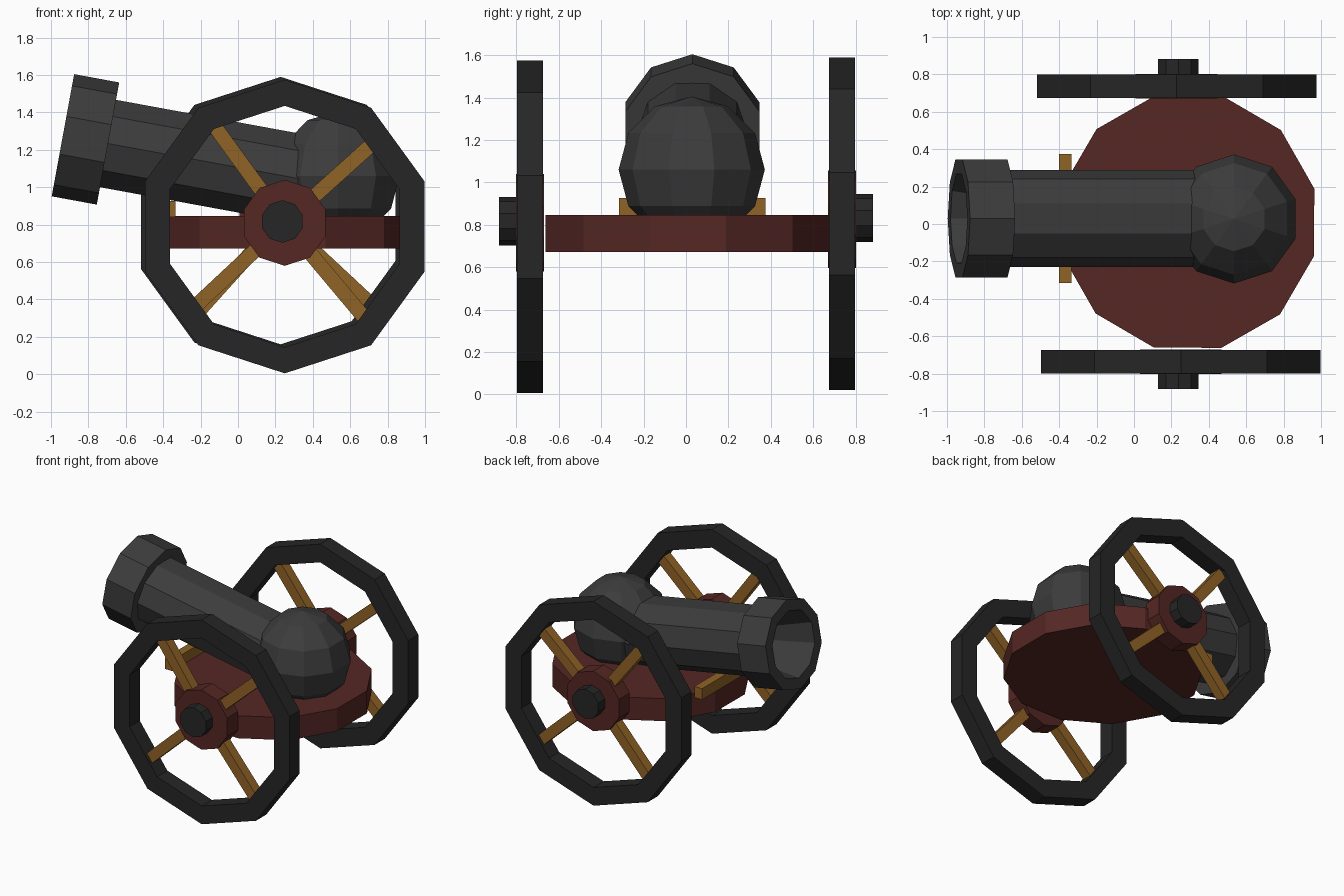
import bpy, bmesh
from math import sin, cos, pi, radians
from mathutils import Matrix, Vector

if "Cube" in bpy.data.objects:
    bpy.data.objects.remove(bpy.data.objects["Cube"])


def material(name, rgb):
    m = bpy.data.materials.new(name)
    m.diffuse_color = (*rgb, 1)
    m.use_nodes = True
    m.node_tree.nodes["Principled BSDF"].inputs["Base Color"].default_value = m.diffuse_color
    return m


IRON = material("black_iron", (0.019, 0.019, 0.019))
GUN = material("gun_metal", (0.045, 0.045, 0.045))
RED = material("red_wood", (0.09, 0.02, 0.017))
OAK = material("oak", (0.28, 0.125, 0.02))


def finish(name, bm, mat):
    bmesh.ops.remove_doubles(bm, verts=bm.verts, dist=1e-5)
    bmesh.ops.recalc_face_normals(bm, faces=bm.faces)
    me = bpy.data.meshes.new(name)
    bm.to_mesh(me)
    bm.free()
    me.materials.append(mat)
    ob = bpy.data.objects.new(name, me)
    bpy.context.collection.objects.link(ob)
    return ob


def lathe(name, profile, n, matrix, mat, phase=0.0):
    """Turn (radius, height) points around the local z axis with n flat sides."""
    bm = bmesh.new()
    rings = [[bm.verts.new(matrix @ Vector((r * cos(a), r * sin(a), h)))
              for a in (phase + 2 * pi * i / n for i in range(n))]
             for r, h in profile]
    for a, b in zip(rings, rings[1:]):
        for i in range(n):
            j = (i + 1) % n
            bm.faces.new((a[i], a[j], b[j], b[i]))
    bmesh.ops.dissolve_degenerate(bm, dist=1e-6, edges=bm.edges)
    return finish(name, bm, mat)


def disc(r, h0, h1):
    return [(0, h0), (r, h0), (r, h1), (0, h1)]


def box(name, size, matrix, mat):
    bm = bmesh.new()
    bmesh.ops.create_cube(bm, size=1, matrix=matrix @ Matrix.Diagonal((*size, 1)))
    return finish(name, bm, mat)


def at(x, y, z):
    return Matrix.Translation((x, y, z))


# Wheels: rim, hub, cap and four diagonal spokes on each side
WHEELS = (("front", -1, 0.25, 0.79, 0.81, (126, 42, 223, -50)),
          ("rear", 1, 0.228, 0.805, 0.825, (128, 41, 228, -43)))
for side, s, x, z, hub_z, angles in WHEELS:
    turn = Matrix.Rotation(-s * pi / 2, 4, 'X')     # local z points outward
    rim = [(0.785, -0.062), (0.785, 0.062), (0.645, 0.062),
           (0.645, -0.062), (0.785, -0.062)]
    lathe(side + "_rim", rim, 10, at(x, s * 0.736, z) @ turn, IRON, pi / 2)
    hub = at(x, s * 0.736, hub_z)
    lathe(side + "_hub", disc(0.23, -0.066, 0.066), 10, hub @ turn, RED, pi / 2)
    lathe(side + "_hub_cap", disc(0.114, 0.05, 0.147), 10,
          at(0.237, s * 0.736, hub_z + 0.007) @ turn, IRON, pi / 2)
    for k, deg in enumerate(angles):
        m = hub @ Matrix.Rotation(-radians(deg), 4, 'Y') @ at(0.38, 0, 0)
        box(f"{side}_spoke_{k + 1}", (0.6, 0.075, 0.078), m, OAK)

# Round carriage deck and the support bar under the barrel
lathe("deck", disc(0.697, 0.672, 0.845), 12, at(0.29, 0.012, 0), RED, radians(14.7))
box("support_bar", (0.066, 0.69, 0.085), at(-0.367, 0.03, 0.883), OAK)

# Barrel tilted upward toward the muzzle, local z along the bore
bore = at(-0.936, 0.03, 1.278) @ Matrix.Rotation(radians(-79.6), 4, 'Y')
lathe("muzzle", [(0.24, -0.245), (0.332, -0.245), (0.332, 0), (0.25, 0),
                 (0.13, -0.45), (0, -0.45)], 10, bore, GUN)
lathe("barrel", [(0.26, -0.23), (0.26, -1.4), (0, -1.4)], 10,
      bore @ Matrix.Diagonal((0.96, 1, 1, 1)), GUN, pi / 2)

# Faceted breech ball
ball = [(0.345 * sin(pi * i / 6), -0.345 * cos(pi * i / 6)) for i in range(7)]
lathe("breech_ball", ball, 10, at(0.535, 0.027, 1.06), GUN, pi / 2)
